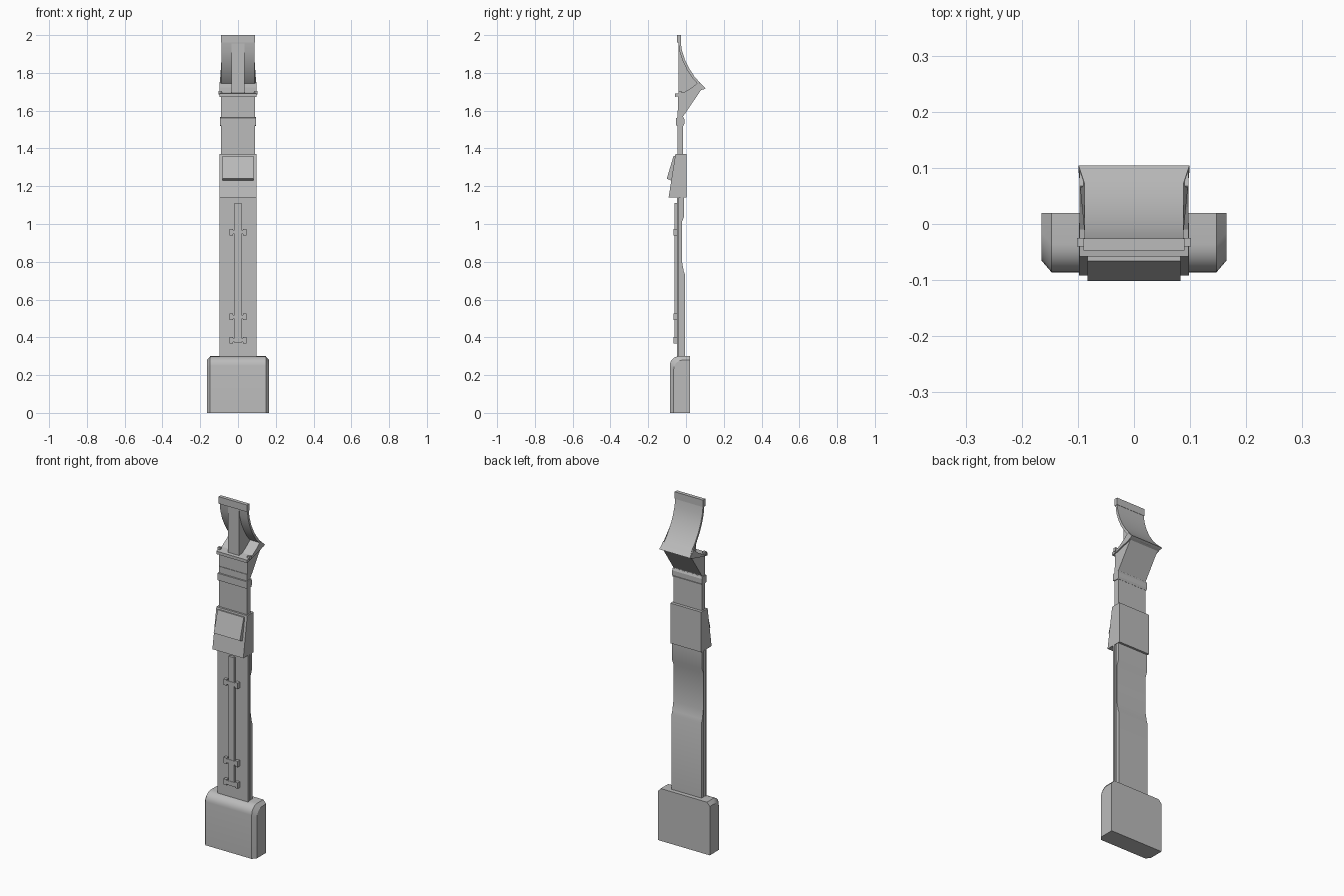
import bpy, bmesh
from math import sin, cos, pi

cube = bpy.data.objects.get("Cube")
if cube:
    bpy.data.objects.remove(cube)

grey = bpy.data.materials.new("plain_grey")
grey.use_nodes = True
colour = (0.5, 0.5, 0.5, 1)
grey.diffuse_color = colour
grey.node_tree.nodes["Principled BSDF"].inputs["Base Color"].default_value = colour


def loft(name, sections, smooth=False, adjust=None):
    """Join (x, yz profile) sections into one closed solid."""
    bm = bmesh.new()
    rings = [[bm.verts.new((x, y, z)) for y, z in prof] for x, prof in sections]
    for a, b in zip(rings, rings[1:]):
        n = len(a)
        for i in range(n):
            j = (i + 1) % n
            bm.faces.new((a[i], a[j], b[j], b[i]))
    bm.faces.new(rings[0])
    bm.faces.new(rings[-1])
    if adjust:
        for v in bm.verts:
            adjust(v.co)
    bmesh.ops.recalc_face_normals(bm, faces=bm.faces)
    mesh = bpy.data.meshes.new(name)
    bm.to_mesh(mesh)
    bm.free()
    mesh.materials.append(grey)
    obj = bpy.data.objects.new(name, mesh)
    bpy.context.collection.objects.link(obj)
    if smooth:
        bpy.ops.object.select_all(action='DESELECT')
        obj.select_set(True)
        bpy.context.view_layer.objects.active = obj
        bpy.ops.object.shade_smooth_by_angle()
    return obj


def prism(name, half, prof, **kw):
    return loft(name, [(-half, prof), (half, prof)], **kw)


def block(name, x0, x1, y0, y1, z0, z1):
    prof = [(y0, z0), (y1, z0), (y1, z1), (y0, z1)]
    return loft(name, [(x0, prof), (x1, prof)])


# Base housing with rounded front shoulder and chamfered sides
def base_profile(front, top, back=0.02, r=0.05):
    arc = [(front + r - r * sin(t), top - r + r * cos(t))
           for t in (i * pi / 12 for i in range(7))]
    return [(back, 0), (back, top)] + arc + [(front, 0)]


outer, inner = base_profile(-0.086, 0.30), base_profile(-0.065, 0.28)
loft("base_housing", [(-0.165, inner), (-0.147, outer), (0.147, outer), (0.165, inner)],
     smooth=True)

# Long layered strap
block("front_strap", -0.098, 0.098, -0.048, -0.036, 0.28, 1.16)
block("strap_core", -0.088, 0.088, -0.036, -0.028, 0.28, 1.16)
prism("back_strap", 0.095, [(-0.028, 0.28), (-0.005, 0.28), (-0.005, 0.73), (-0.012, 0.75),
                            (-0.021, 0.80), (-0.022, 1.01), (-0.010, 1.04), (-0.010, 1.16),
                            (-0.028, 1.16)], smooth=True)

# Front rod with its clips
block("front_rod", -0.018, 0.018, -0.062, -0.047, 0.37, 1.11)
for z in (0.385, 0.508, 0.957):
    block("clip_bar", -0.035, 0.035, -0.064, -0.047, z - 0.011, z + 0.011)
    for s in (-1, 1):
        x0, x1 = sorted((s * 0.027, s * 0.045))
        block("clip_lug", x0, x1, -0.067, -0.047, z - 0.017, z + 0.017)

# Flared sleeve with slanted front plate
prism("sleeve", 0.098, [(-0.092, 1.14), (0.002, 1.14), (0.002, 1.37), (-0.056, 1.37)])
prism("sleeve_plate", 0.083, [(-0.078, 1.23), (-0.102, 1.24), (-0.066, 1.36), (-0.050, 1.36)])

# Upper strap and its band
block("upper_strap", -0.09, 0.09, -0.045, -0.015, 1.36, 1.60)
prism("band", 0.094, [(-0.052, 1.522), (-0.014, 1.518), (-0.009, 1.53), (-0.009, 1.555),
                      (-0.014, 1.567), (-0.052, 1.562)])

# Wedge head under the lip
prism("head_wedge", 0.09, [(-0.042, 1.57), (-0.015, 1.57), (0.08, 1.71), (0, 1.70),
                           (-0.042, 1.685)])
prism("lip", 0.097, [(-0.058, 1.69), (-0.058, 1.673), (-0.02, 1.68), (0.07, 1.704),
                     (0.100, 1.717), (0.068, 1.752), (0.03, 1.722), (-0.01, 1.697)])

# Curved back sheet, flaring out at its foot
curve = [(-0.029, 1.97), (-0.022, 1.92), (-0.006, 1.87), (0.016, 1.825),
         (0.045, 1.78), (0.072, 1.75), (0.104, 1.718)]
under = [(y - 0.012, z - 0.006) for y, z in curve]


def flare(co):
    if co.y > 0.085:
        co.x *= 1.12


prism("back_sheet", 0.088, curve + under[::-1], smooth=True, adjust=flare)

# Central web filling between the front plane and the sheet
prism("centre_web", 0.035, [(-0.04, 1.97)] + under + [(0.05, 1.71), (-0.04, 1.68)])

# Top bar and lip pivots
block("top_bar", -0.09, 0.09, -0.047, -0.026, 1.96, 2.0)
for s in (-1, 1):
    x0, x1 = sorted((s * 0.086, s * 0.102))
    block("lip_pivot", x0, x1, -0.040, -0.025, 1.685, 1.705)
